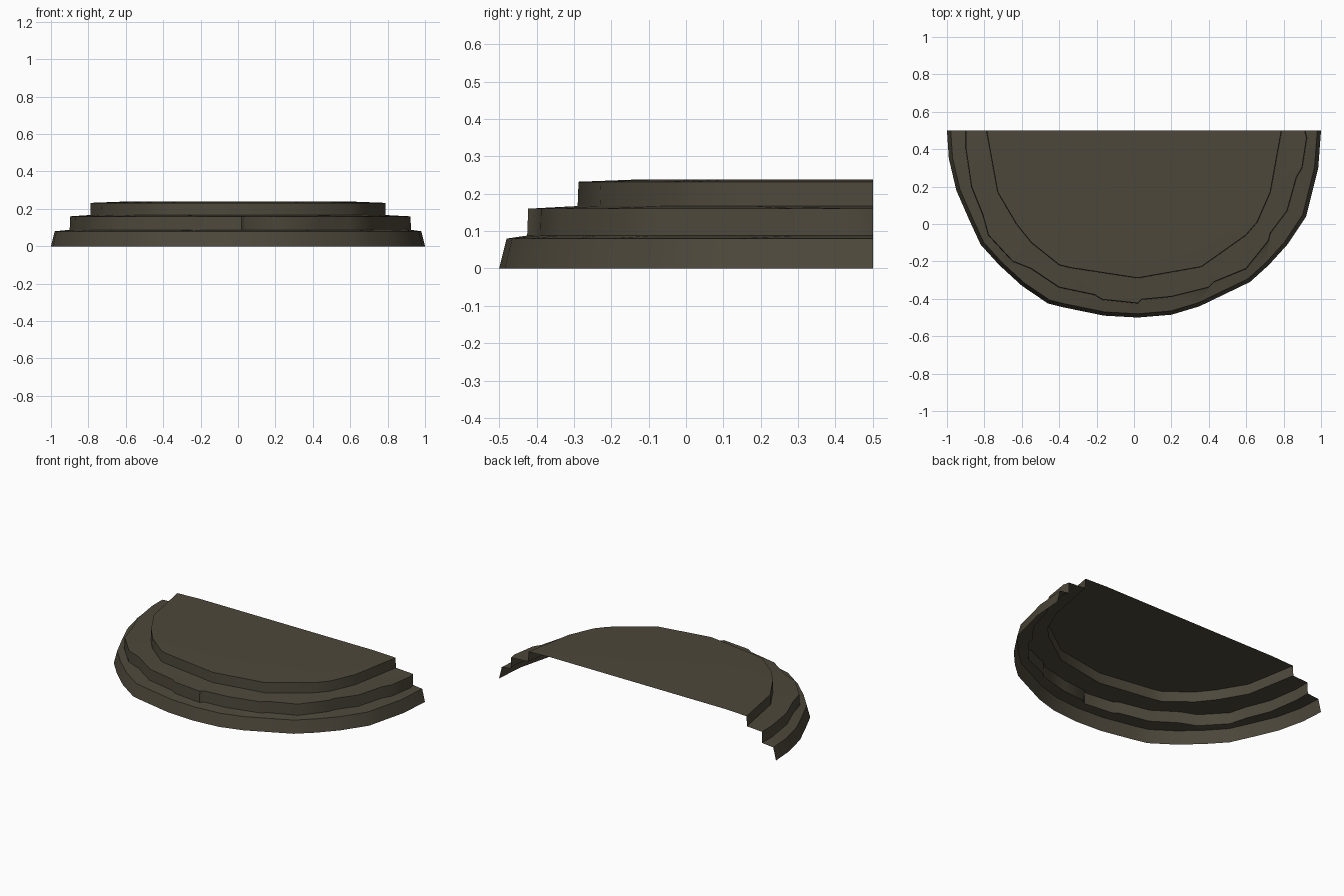
import bpy, bmesh, math

if "Cube" in bpy.data.objects:
    bpy.data.objects.remove(bpy.data.objects["Cube"])

stone = bpy.data.materials.new("dark_brown_stone")
stone.diffuse_color = (0.074, 0.064, 0.043, 1)
stone.use_nodes = True
stone.node_tree.nodes["Principled BSDF"].inputs["Base Color"].default_value = stone.diffuse_color

# Worn half-round outlines, back left -> front -> back right
LOWER = [(-1, .5), (-.99, .35), (-.95, .18), (-.88, .02), (-.82, -.11), (-.72, -.22),
         (-.6, -.33), (-.46, -.425), (-.38, -.445), (-.16, -.49), (.02, -.5), (.2, -.485),
         (.35, -.44), (.62, -.31), (.72, -.22), (.82, -.11), (.92, .04), (.94, .12),
         (.985, .3), (1, .5)]
MIDDLE = [(-.9, .5), (-.9, .4), (-.87, .2), (-.81, .05), (-.78, -.06), (-.65, -.2),
          (-.55, -.24), (-.4, -.34), (-.21, -.38), (-.17, -.405), (.02, -.425), (.04, -.405),
          (.2, -.39), (.4, -.34), (.43, -.31), (.6, -.24), (.72, -.09), (.73, -.05),
          (.82, .07), (.87, .25), (.9, .3), (.925, .46), (.915, .5)]
UPPER = [(-.79, .5), (-.73, .17), (-.63, 0), (-.55, -.1), (-.4, -.22), (-.34, -.235),
         (.02, -.29), (.36, -.23), (.6, -.06), (.66, .01), (.73, .17), (.79, .5)]


def ring(bm, outline, z, s=1.0):
    """Outline at height z, scaled about the middle of the open back edge."""
    return [bm.verts.new((x * s, .5 + (y - .5) * s, z)) for x, y in outline]


def angle(v):
    return math.atan2(v.co.y - .5, v.co.x) % (2 * math.pi) if v.co.y < .499 else (
        math.pi if v.co.x < 0 else 2 * math.pi)


def zip_strip(bm, a, b):
    """Join two open rings, walking both from left to right."""
    i = j = 0
    while i < len(a) - 1 or j < len(b) - 1:
        if j == len(b) - 1 or (i < len(a) - 1 and angle(a[i + 1]) <= angle(b[j + 1])):
            bm.faces.new((a[i], a[i + 1], b[j]))
            i += 1
        else:
            bm.faces.new((a[i], b[j + 1], b[j]))
            j += 1


def step(name, outline, z0, z1, top_scale, inner, z2, inner_scale=1.0, cap=False):
    bm = bmesh.new()
    low, high = ring(bm, outline, z0), ring(bm, outline, z1, top_scale)
    # riser
    for i in range(len(low) - 1):
        bm.faces.new((low[i], low[i + 1], high[i + 1], high[i]))
    # tread
    edge = ring(bm, inner, z2, inner_scale)
    zip_strip(bm, high, edge)
    if cap:
        bm.faces.new(edge)
    me = bpy.data.meshes.new(name)
    bm.to_mesh(me)
    bm.free()
    me.materials.append(stone)
    ob = bpy.data.objects.new(name, me)
    bpy.context.collection.objects.link(ob)
    bpy.ops.object.select_all(action='DESELECT')
    ob.select_set(True)
    bpy.context.view_layer.objects.active = ob
    bpy.ops.object.shade_smooth_by_angle(angle=math.radians(40))


# Open shell: no back and no underside
step("lower_step", LOWER, 0, .08, .98, MIDDLE, .088)
step("middle_step", MIDDLE, .088, .16, .997, UPPER, .167)
step("upper_step", UPPER, .167, .232, .997, UPPER, .238, .8, cap=True)
